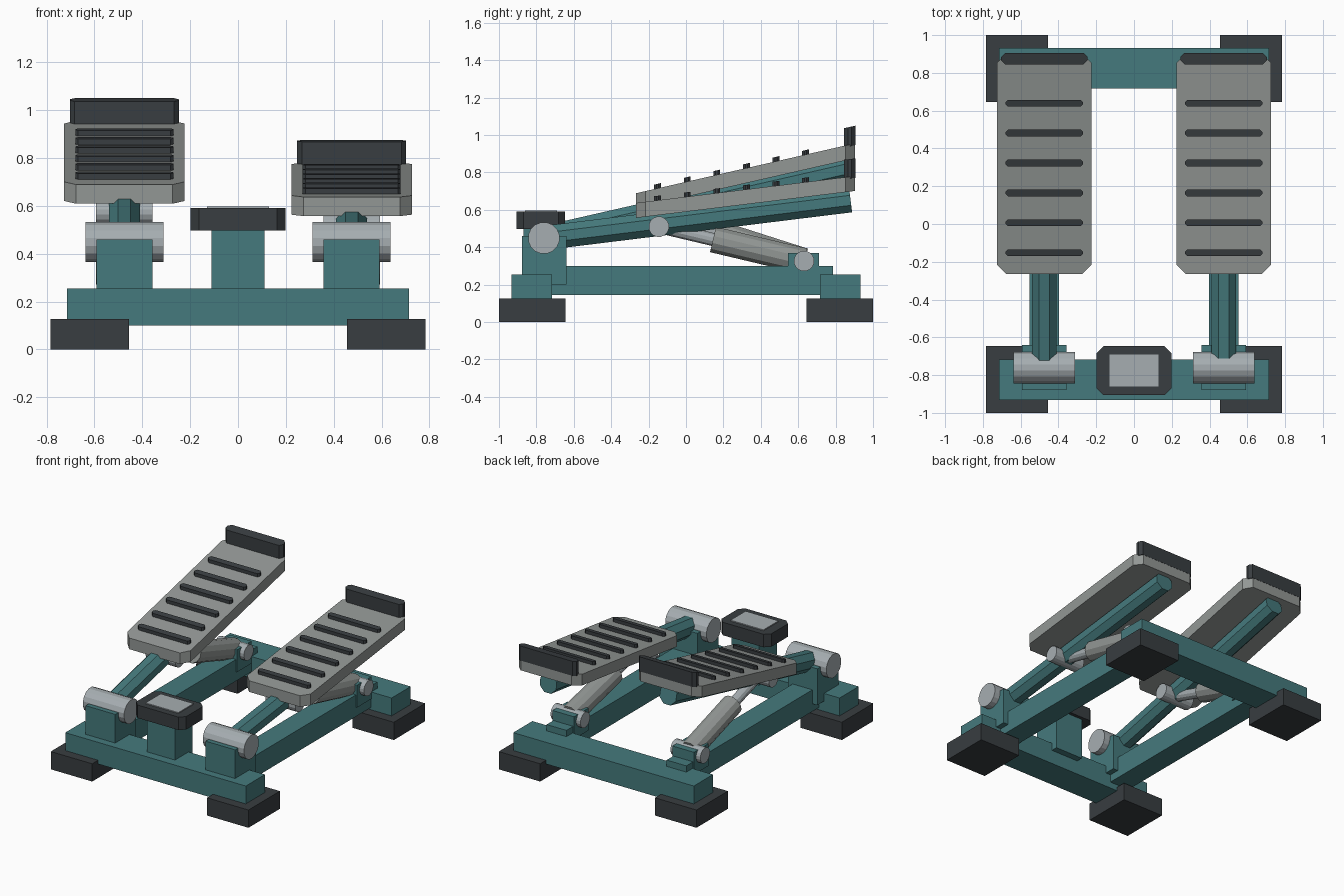
import bpy, bmesh, math
from mathutils import Vector, Matrix

if "Cube" in bpy.data.objects:
    bpy.data.objects.remove(bpy.data.objects["Cube"])


def material(name, rgb):
    m = bpy.data.materials.new(name)
    m.diffuse_color = (*rgb, 1)
    m.use_nodes = True
    m.node_tree.nodes["Principled BSDF"].inputs["Base Color"].default_value = m.diffuse_color
    return m


TEAL = material("teal_paint", (0.06, 0.195, 0.205))
DARK = material("dark_rubber", (0.04, 0.047, 0.052))
METAL = material("light_metal", (0.38, 0.42, 0.44))
PLATE = material("plate_grey", (0.29, 0.31, 0.30))


def finish(bm, name, mat):
    bmesh.ops.recalc_face_normals(bm, faces=bm.faces[:])
    mesh = bpy.data.meshes.new(name)
    bm.to_mesh(mesh)
    bm.free()
    mesh.materials.append(mat)
    ob = bpy.data.objects.new(name, mesh)
    bpy.context.collection.objects.link(ob)
    return ob


def slab(name, x, y, z, mat, cut=0.0, slope=0.0, y0=0.0):
    """Box from (min, max) ranges, with cut vertical corners, sheared so z rises along y."""
    (xa, xb), (ya, yb), (za, zb) = x, y, z
    c = cut
    if c:
        outline = [(xa + c, ya), (xb - c, ya), (xb, ya + c), (xb, yb - c),
                   (xb - c, yb), (xa + c, yb), (xa, yb - c), (xa, ya + c)]
    else:
        outline = [(xa, ya), (xb, ya), (xb, yb), (xa, yb)]
    bm = bmesh.new()
    face = bm.faces.new([bm.verts.new((px, py, za)) for px, py in outline])
    top = bmesh.ops.extrude_face_region(bm, geom=[face])["geom"]
    bmesh.ops.translate(bm, vec=(0, 0, zb - za),
                        verts=[v for v in top if isinstance(v, bmesh.types.BMVert)])
    for v in bm.verts:
        v.co.z += slope * (v.co.y - y0)
    return finish(bm, name, mat)


def rod(name, a, b, radius, mat, sides=16):
    """Cylinder from point a to point b, with flats up and down."""
    a, b = Vector(a), Vector(b)
    bm = bmesh.new()
    bmesh.ops.create_cone(bm, cap_ends=True, segments=sides, radius1=radius,
                          radius2=radius, depth=(b - a).length)
    rot = (b - a).to_track_quat('Z', 'Y').to_matrix().to_4x4()
    bm.transform(Matrix.Translation((a + b) / 2) @ rot
                 @ Matrix.Rotation(math.pi / sides, 4, 'Z'))
    return finish(bm, name, mat)


# Frame crossbars and rubber feet
for end, s in (("front", -1), ("back", 1)):
    ys = sorted((s * 0.717, s * 0.933))
    slab(f"{end}_crossbar", (-0.715, 0.715), ys, (0.10, 0.255), TEAL)
    for side, t in (("left", -1), ("right", 1)):
        slab(f"{end}_{side}_foot", sorted((t * 0.455, t * 0.783)),
             sorted((s * 0.645, s * 1.0)), (0, 0.127), DARK)

# Display console on its post
slab("console_post", (-0.11, 0.11), (-0.87, -0.67), (0.20, 0.50), TEAL)
slab("console", (-0.198, 0.198), (-0.905, -0.647), (0.497, 0.59), DARK, cut=0.036)
slab("console_screen", (-0.13, 0.13), (-0.86, -0.69), (0.58, 0.597), METAL)

# Each side: rail, pivot, swinging arm, pedal and damper
PY, PZ = -0.76, 0.449
for side, cx, slope in (("left", -0.475, 0.228), ("right", 0.475, 0.123)):
    def span(half):
        return (cx - half, cx + half)

    def arm_z(y):
        return PZ + slope * (y - PY)

    # Rail and pivot
    slab(f"{side}_rail", span(0.078), (-0.786, 0.786), (0.145, 0.30), TEAL)
    slab(f"{side}_pivot_post", span(0.117), (-0.878, -0.64), (0.20, 0.46), TEAL)
    rod(f"{side}_pivot_barrel", (cx - 0.163, PY, PZ), (cx + 0.163, PY, PZ), 0.085, METAL)
    rod(f"{side}_arm", (cx, PY, PZ), (cx, 0.88, arm_z(0.88)), 0.07, TEAL, 8)

    # Pedal plate, grip ribs and stop
    tilt = dict(slope=slope, y0=PY)
    top = PZ + 0.127
    slab(f"{side}_pedal", span(0.251), (-0.266, 0.904), (PZ + 0.047, top),
         PLATE, cut=0.05, **tilt)
    for i in range(6):
        y = -0.152 + i * 0.1583
        slab(f"{side}_grip_{i + 1}", span(0.205), (y - 0.018, y + 0.018),
             (top - 0.01, top + 0.024), DARK, cut=0.012, **tilt)
    slab(f"{side}_pedal_stop", span(0.228), (0.845, 0.905), (top - 0.01, top + 0.094),
         DARK, cut=0.02, **tilt)

    # Damper between rail bracket and arm
    low = Vector((cx, 0.631, 0.326))
    high = Vector((cx, -0.145, arm_z(-0.145) - 0.015))
    axis = (high - low).normalized()
    slab(f"{side}_damper_bracket", span(0.085), (0.545, 0.71), (0.21, 0.37), TEAL)
    for end, p in (("lower", low), ("upper", high)):
        off = Vector((0.118, 0, 0))
        rod(f"{side}_{end}_pin", p - off, p + off, 0.055, METAL)
    rod(f"{side}_damper_body", low, low + axis * 0.5, 0.072, PLATE, 12)
    rod(f"{side}_damper_rod", low + axis * 0.45, high, 0.036, METAL, 12)
